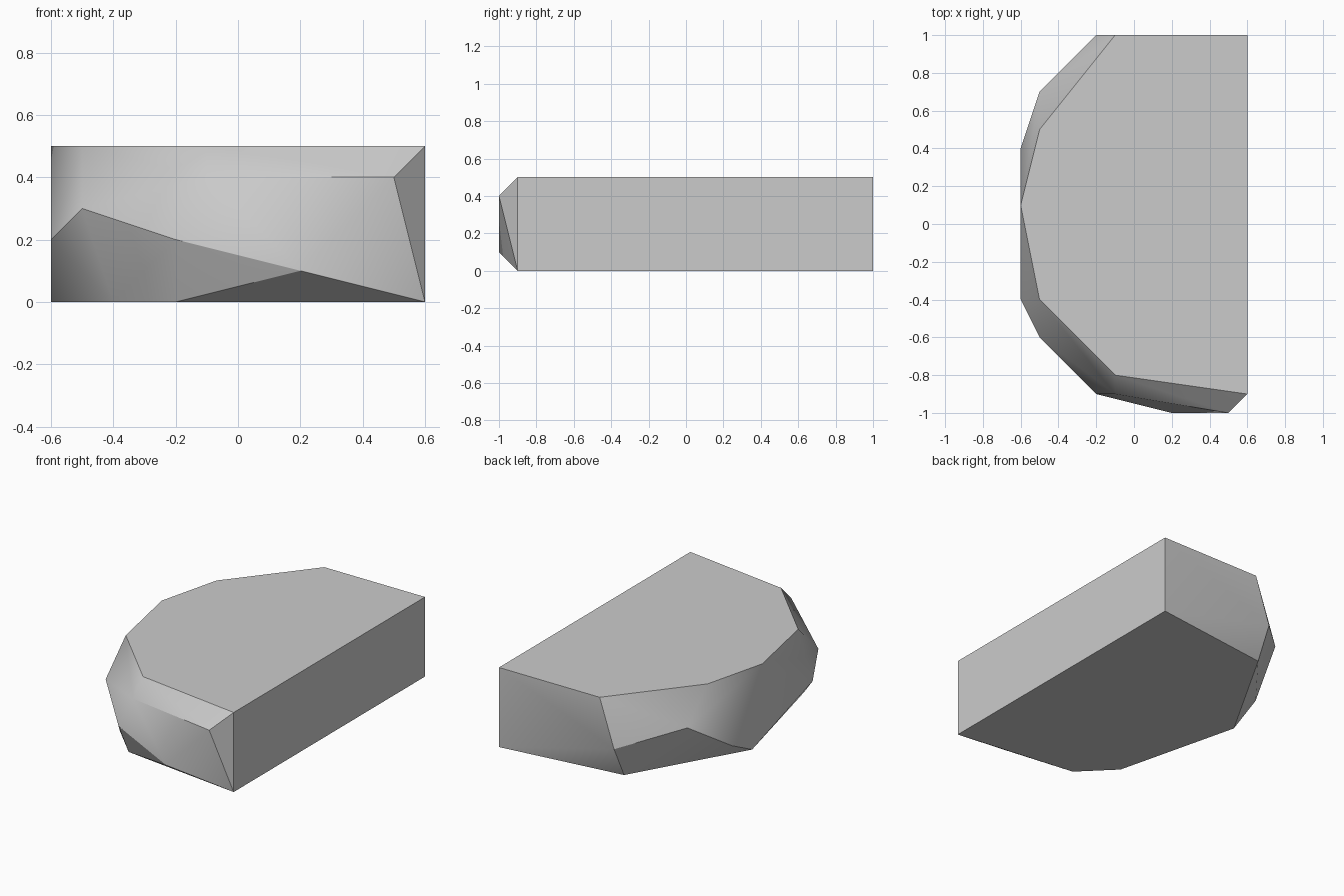
import bpy
import bmesh
from math import radians
from mathutils import Vector

default_cube = bpy.data.objects.get("Cube")
if default_cube:
    bpy.data.objects.remove(default_cube, do_unlink=True)

# Stone colour
stone = bpy.data.materials.new("stone_grey")
stone.use_nodes = True
stone_colour = (0.6, 0.6, 0.6, 1.0)
stone.diffuse_color = stone_colour
shader = next(n for n in stone.node_tree.nodes if n.type == "BSDF_PRINCIPLED")
shader.inputs["Base Color"].default_value = stone_colour
shader.inputs["Roughness"].default_value = 0.9


def level(height, outline):
    """Lift a flat outline, given in tenths of a unit, to one height."""
    return [Vector((x, y, height)) / 10 for x, y in outline]


# Flat top and flat base, both cut straight along the left side
top_corners = level(5, [(6, 10), (-1, 10), (-5, 5), (-6, 1), (-5, -4), (-1, -8), (6, -9)])
base_corners = level(0, [(6, 10), (-2, 9), (-6, 2), (-4, -6), (-2, -8), (6, -9)])

# Chipped corners that stick out between top and base
chipped_corners = (
    level(1, [(-6, 4), (2, -10)])
    + level(2, [(-2, 10), (-6, -4), (-2, -9)])
    + level(3, [(-5, 7), (-5, -6)])
    + level(4, [(-1, -9), (5, -10)])
)

# Wrap the corners in one faceted skin
bm = bmesh.new()
for corner in top_corners + base_corners + chipped_corners:
    bm.verts.new(corner)
bmesh.ops.convex_hull(bm, input=list(bm.verts), use_existing_faces=False)
bmesh.ops.dissolve_limit(
    bm, angle_limit=radians(1), verts=list(bm.verts), edges=list(bm.edges)
)
bmesh.ops.recalc_face_normals(bm, faces=list(bm.faces))

mesh = bpy.data.meshes.new("rock_slab")
bm.to_mesh(mesh)
bm.free()
mesh.materials.append(stone)
rock = bpy.data.objects.new("rock_slab", mesh)
bpy.context.collection.objects.link(rock)

# Soft shading over the worn sides, crisp at the strong edges
bpy.ops.object.select_all(action="DESELECT")
rock.select_set(True)
bpy.context.view_layer.objects.active = rock
bpy.ops.object.shade_smooth_by_angle(angle=radians(30))
